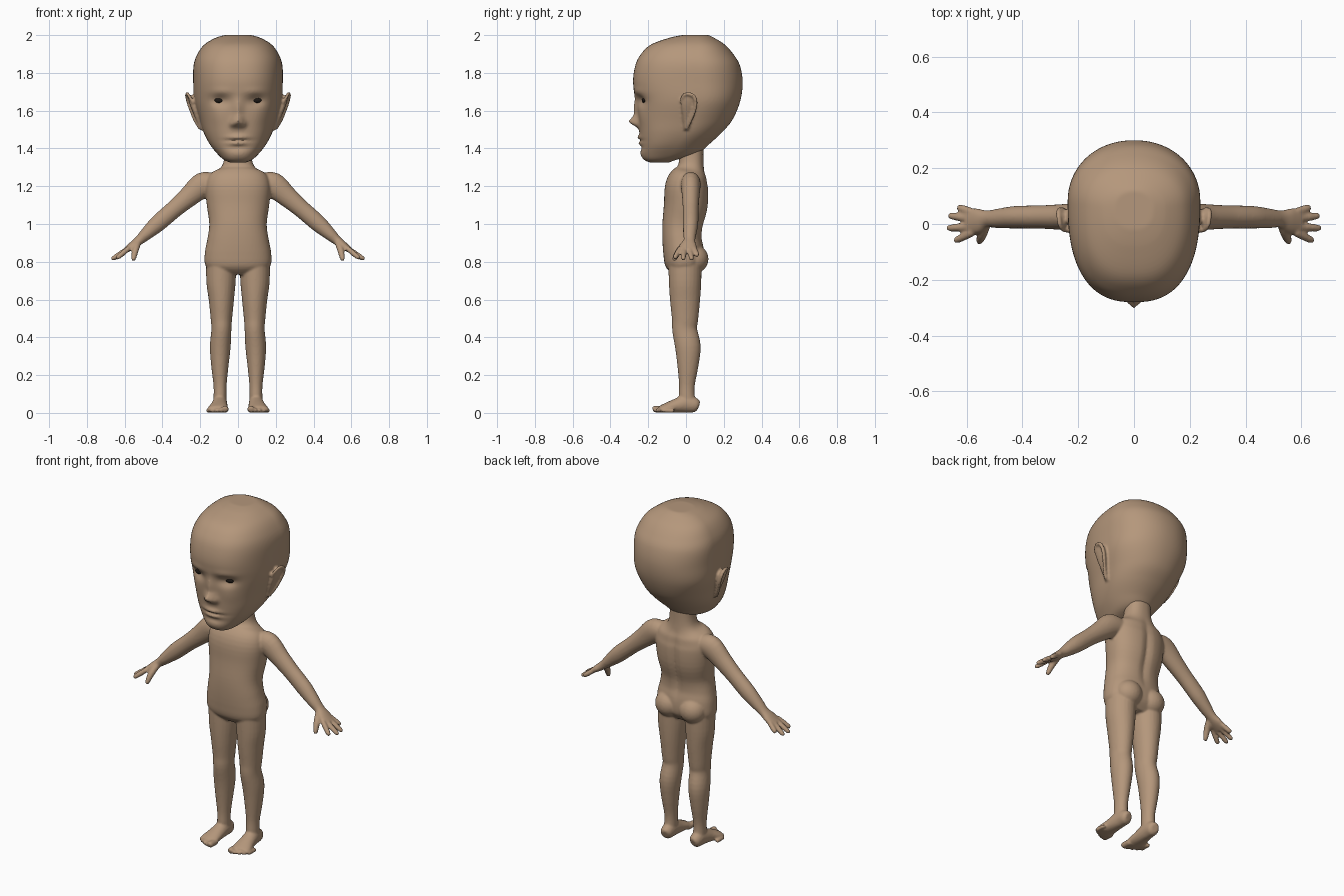
import bpy, bmesh
from math import cos, sin, pi, exp, copysign
from mathutils import Vector

cube = bpy.data.objects.get("Cube")
if cube:
    bpy.data.objects.remove(cube, do_unlink=True)

X, Y, Z = Vector((1, 0, 0)), Vector((0, 1, 0)), Vector((0, 0, 1))


def make_material(name, color):
    mat = bpy.data.materials.new(name)
    mat.use_nodes = True
    mat.diffuse_color = (*color, 1)
    mat.node_tree.nodes["Principled BSDF"].inputs["Base Color"].default_value = (*color, 1)
    return mat


skin = make_material("tan skin", (0.46, 0.31, 0.20))
dark = make_material("dark eye", (0.012, 0.009, 0.007))


def spline(rows, steps):
    """Interpolate rows of numbers with a smooth curve through each row."""
    out = []
    last = len(rows) - 1
    for i in range(last):
        a, b, c, d = rows[max(i - 1, 0)], rows[i], rows[i + 1], rows[min(i + 2, last)]
        for k in range(steps):
            t = k / steps
            out.append([q + t / 2 * (r - p + t * (2*p - 5*q + 4*r - s + t * (3*(q - r) + s - p)))
                        for p, q, r, s in zip(a, b, c, d)])
    return out + [list(rows[last])]


def power(value, roundness):
    return copysign(abs(value) ** (2 / roundness), value)


def skin_rings(bm, rings):
    """Bridge rings of points into a closed tube."""
    loops = [[bm.verts.new(p) for p in ring] for ring in rings]
    n = len(loops[0])
    for low, high in zip(loops, loops[1:]):
        for i in range(n):
            j = (i + 1) % n
            bm.faces.new((low[i], low[j], high[j], high[i]))
    bm.faces.new(loops[0])
    bm.faces.new(loops[-1])
    return [v for loop in loops for v in loop]


def tube(bm, rows, ref=Y, side=1, steps=4, sides=24, roundness=2):
    """Limb through rows of x, y, z and two radii; side=-1 mirrors it."""
    rows = spline(rows, steps)
    centers = [Vector(r[:3]) for r in rows]
    rings = []
    for i, row in enumerate(rows):
        tangent = centers[min(i + 1, len(rows) - 1)] - centers[max(i - 1, 0)]
        u = ref.cross(tangent).normalized()
        v = tangent.cross(u).normalized()
        ring = []
        for k in range(sides):
            a = 2 * pi * k / sides
            p = centers[i] + u * row[3] * power(cos(a), roundness) + v * row[4] * power(sin(a), roundness)
            ring.append((p.x * side, p.y, p.z))
        rings.append(ring)
    return skin_rings(bm, rings)


def ball(bm, center, radii):
    verts = bmesh.ops.create_uvsphere(bm, u_segments=24, v_segments=16, radius=1)["verts"]
    for v in verts:
        v.co = Vector(c + p * r for c, p, r in zip(center, v.co, radii))


def finish(bm, name, mat, voxel=0, relax=0):
    """Make the object; fuse overlapping parts into one smooth surface."""
    bmesh.ops.recalc_face_normals(bm, faces=bm.faces)
    for f in bm.faces:
        f.smooth = True
    mesh = bpy.data.meshes.new(name)
    bm.to_mesh(mesh)
    bm.free()
    mesh.materials.append(mat)
    obj = bpy.data.objects.new(name, mesh)
    bpy.context.collection.objects.link(obj)
    if voxel:
        fuse = obj.modifiers.new("fuse", "REMESH")
        fuse.mode = "VOXEL"
        fuse.voxel_size = voxel
        fuse.use_smooth_shade = True
        soft = obj.modifiers.new("soften", "SMOOTH")
        soft.factor = 0.5
        soft.iterations = relax
    return obj


# Head: height, front, widest point, back, half width
head_rows = [
    (1.325, -.19, -.14, -.09, .04), (1.34, -.22, -.12, -.05, .075),
    (1.37, -.235, -.08, .06, .108), (1.42, -.238, -.05, .12, .148),
    (1.48, -.245, 0, .185, .18), (1.55, -.25, .04, .245, .203),
    (1.65, -.262, .08, .287, .232), (1.75, -.28, .08, .3, .237),
    (1.84, -.268, .08, .285, .235), (1.9, -.238, .07, .25, .215),
    (1.95, -.185, .07, .205, .178), (1.985, -.09, .06, .15, .12),
    (2.0, -.02, .06, .12, .07)]

# Face relief: x, z, push forward, spread x, spread z
relief = [
    (.095, 1.652, -.024, .032, .02),    # eye socket
    (.09, 1.70, .006, .045, .014),      # brow
    (.11, 1.56, .005, .035, .035),      # cheek
    (0, 1.60, .022, .016, .045),        # nose bridge
    (0, 1.542, .044, .02, .018),        # nose tip
    (.028, 1.528, .016, .011, .011),    # nostril wing
    (0, 1.457, .017, .035, .009),       # upper lip
    (0, 1.428, .015, .03, .009),        # lower lip
    (0, 1.443, -.014, .045, .005),      # mouth line
    (0, 1.405, -.006, .04, .01),        # groove under the lip
    (0, 1.37, .006, .035, .02)]         # chin


def face_push(x, z):
    total = 0
    for cx, cz, amount, sx, sz in relief:
        for s in ((1, -1) if cx else (1,)):
            total += amount * exp(-((x - s * cx) / sx) ** 2 / 2 - ((z - cz) / sz) ** 2 / 2)
    return total


bm = bmesh.new()
rings = []
for z, front, mid, back, width in spline(head_rows, 9):
    ring = []
    for k in range(112):
        a = 2 * pi * k / 112
        if sin(a) < 0:
            x, y = width * power(cos(a), 2.5), mid + (mid - front) * power(sin(a), 2.5)
            y -= face_push(x, z) * min(1, -2 * sin(a))
        else:
            x, y = width * power(cos(a), 2.1), mid + (back - mid) * power(sin(a), 2.1)
        ring.append((x, y, z))
    rings.append(ring)
skin_rings(bm, rings)

# Ears: a thin shell with a raised rim
for side in (1, -1):
    tube(bm, [(.19, 0, 1.5, .01, .012), (.208, .005, 1.55, .013, .022),
              (.236, .012, 1.62, .014, .038), (.25, .015, 1.66, .012, .036),
              (.256, .015, 1.68, .008, .02)], side=side)
    tube(bm, [(.235, -.025, 1.64, .008, .008), (.258, -.018, 1.675, .008, .008),
              (.268, .01, 1.69, .009, .009), (.27, .045, 1.672, .01, .01),
              (.255, .05, 1.62, .01, .01), (.228, .025, 1.55, .009, .009),
              (.2, .003, 1.505, .01, .01)], ref=X, side=side, sides=12)
finish(bm, "head", skin, .007, 2)

# Eyes
for side, label in ((1, "left"), (-1, "right")):
    bm = bmesh.new()
    ball(bm, (.098 * side, -.222, 1.655), (.027, .011, .014))
    finish(bm, label + "_eye", dark)

# Torso and neck
bm = bmesh.new()
torso = tube(bm, [
    (0, .03, 1.43, .068, .062), (0, .028, 1.34, .074, .064), (0, .025, 1.295, .095, .072),
    (0, .018, 1.26, .15, .095), (0, .005, 1.2, .172, .115), (0, 0, 1.1, .165, .117),
    (0, -.017, 1.0, .152, .108), (0, -.02, .92, .162, .105), (0, -.012, .85, .175, .108),
    (0, -.008, .78, .172, .1), (0, -.005, .735, .12, .06)], sides=64, roundness=2.3)
for v in torso:
    if v.co.y > 0 and .85 < v.co.z < 1.3:   # spine groove
        v.co.y -= .014 * exp(-(v.co.x / .022) ** 2) * sin(pi * (v.co.z - .85) / .45)

for side in (1, -1):
    # Buttock
    ball(bm, (.078 * side, .045, .815), (.078, .074, .075))
    # Leg
    tube(bm, [(.088, -.005, .84, .08, .09), (.09, -.005, .7, .078, .086),
              (.088, -.005, .6, .067, .08), (.088, -.005, .5, .057, .07),
              (.088, -.007, .44, .053, .066), (.094, .01, .35, .055, .068),
              (.096, .01, .25, .046, .056), (.095, .005, .15, .035, .042),
              (.095, .004, .09, .034, .042), (.095, .01, .04, .035, .045)], side=side)
    # Foot
    tube(bm, [(.092, .066, .035, .02, .024), (.094, .05, .04, .034, .038),
              (.096, 0, .048, .039, .047), (.1, -.06, .036, .045, .036),
              (.106, -.115, .024, .054, .024), (.108, -.14, .018, .05, .017)], ref=Z, side=side)
    # Toes, from the big toe outwards
    for i in range(5):
        r = .018 if i == 0 else .0125 - .0005 * i
        x, tip = .068 + .0225 * i, -.172 + .002 * i * (i + 2)
        tube(bm, [(x, tip + .06, r, r, r), (x, tip + .01, r + .002, r, r),
                  (x, tip - .004, r, r * .8, r * .8)], ref=Z, side=side, sides=12)
    # Arm and palm
    tube(bm, [(.12, .025, 1.215, .05, .05), (.185, .025, 1.207, .067, .052),
              (.26, .025, 1.145, .055, .046), (.33, .025, 1.085, .047, .042),
              (.38, .025, 1.042, .046, .041), (.43, .024, .998, .044, .04),
              (.485, .02, .948, .034, .035), (.525, .018, .912, .025, .031),
              (.56, .012, .885, .021, .045), (.598, .008, .858, .014, .046)], side=side)
    # Fingers and thumb: base y, then tip position
    for base, tip in ((.042, (.63, .06, .832)), (.018, (.662, .03, .814)),
                      (-.008, (.667, -.015, .814)), (-.03, (.64, -.06, .82))):
        start, end = Vector((.578, base, .872)), Vector(tip)
        tube(bm, [(*start.lerp(end, t), r, r) for t, r in
                  ((0, .014), (.5, .0145), (.9, .0125), (1.03, .008))], side=side, sides=12)
    tube(bm, [(.53, .0, .9, .018, .018), (.543, -.035, .862, .018, .018),
              (.552, -.058, .822, .014, .014), (.555, -.064, .806, .009, .009)],
         side=side, sides=12)
finish(bm, "body", skin, .0065, 3)
